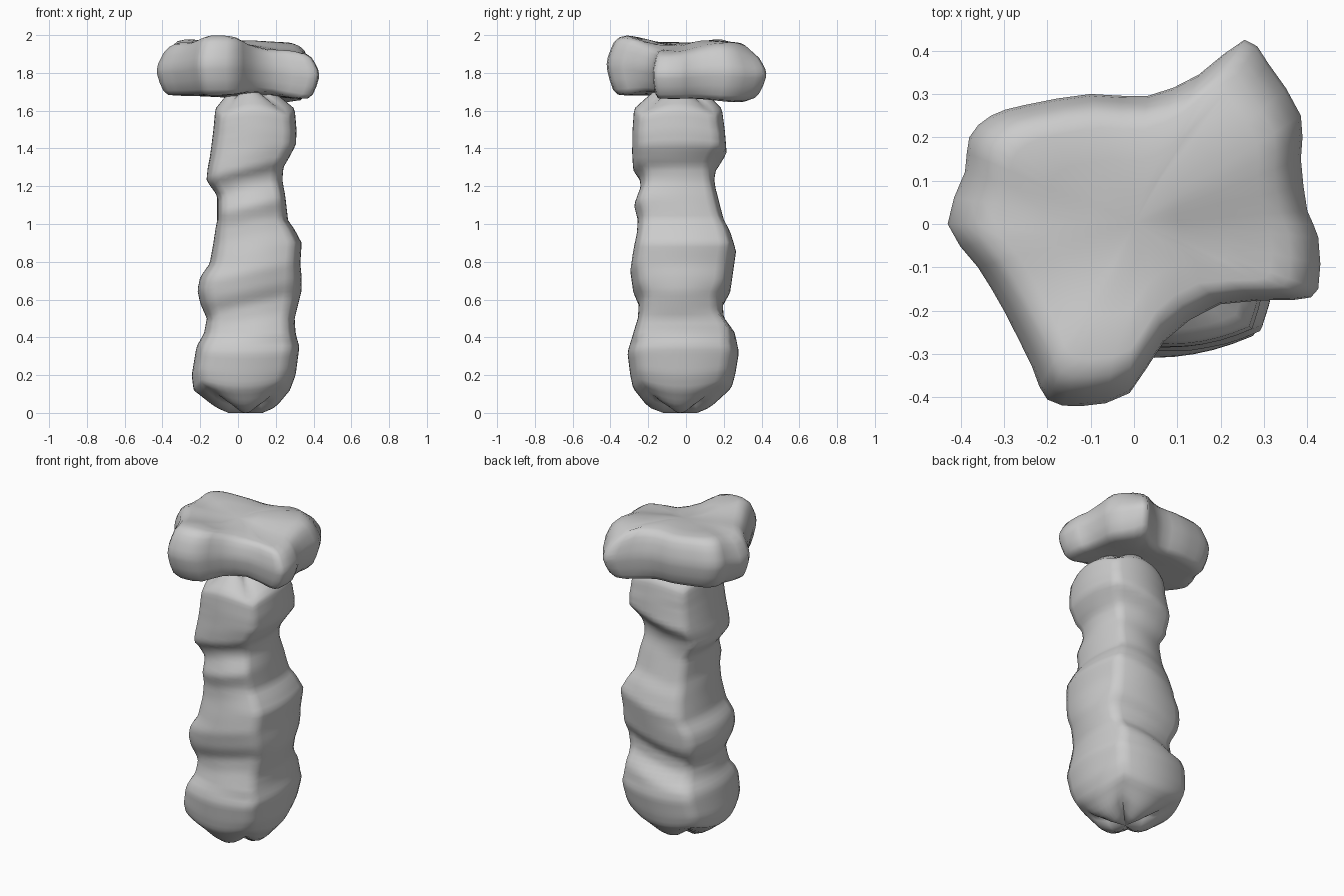
import bpy, math
from mathutils import Vector

if "Cube" in bpy.data.objects:
    bpy.data.objects.remove(bpy.data.objects["Cube"])


def loft(name, rings):
    """Skin a stack of equal-length rings and close both ends."""
    n = len(rings[0])
    verts = [v for r in rings for v in r]
    faces = []
    for k in range(len(rings) - 1):
        for i in range(n):
            j = (i + 1) % n
            faces.append((k*n + i, k*n + j, (k+1)*n + j, (k+1)*n + i))
    for k, flip in ((0, True), (len(rings) - 1, False)):
        c = len(verts)
        verts.append(sum((Vector(v) for v in rings[k]), Vector()) / n)
        if flip:
            verts[c].z = min(v[2] for v in rings[k])
        for i in range(n):
            a, b = k*n + i, k*n + (i + 1) % n
            faces.append((b, a, c) if flip else (a, b, c))
    me = bpy.data.meshes.new(name)
    me.from_pydata([tuple(v) for v in verts], [], faces)
    ob = bpy.data.objects.new(name, me)
    bpy.context.collection.objects.link(ob)
    bpy.context.view_layer.objects.active = ob
    ob.select_set(True)
    bpy.ops.object.shade_smooth_by_angle(angle=math.radians(75))
    ob.select_set(False)
    return ob


def lookup(table, z):
    """Linear interpolation of (height, low, high) rows."""
    if z <= table[0][0]:
        return table[0][1:]
    for a, b in zip(table, table[1:]):
        if z <= b[0]:
            t = (z - a[0]) / (b[0] - a[0])
            return [p + (q - p)*t for p, q in zip(a[1:], b[1:])]
    return table[-1][1:]


# Stem: width and depth of the squarish column by height
XS = [(0, -.05, .13), (.03, -.12, .2), (.12, -.235, .275), (.2, -.245, .305),
      (.35, -.22, .325), (.42, -.18, .305), (.5, -.165, .30), (.58, -.2, .32),
      (.65, -.215, .337), (.72, -.2, .337), (.79, -.15, .33), (.9, -.13, .337),
      (.97, -.12, .30), (1.02, -.11, .265), (1.15, -.11, .25), (1.23, -.167, .235),
      (1.3, -.16, .24), (1.35, -.15, .27), (1.42, -.14, .307), (1.5, -.13, .31),
      (1.61, -.12, .30), (1.66, -.08, .24), (1.71, -.04, .17)]
YS = [(0, -.12, .06), (.03, -.2, .13), (.13, -.28, .24), (.2, -.295, .26),
      (.32, -.31, .28), (.42, -.28, .26), (.5, -.255, .2), (.58, -.25, .195),
      (.65, -.28, .235), (.75, -.295, .25), (.85, -.28, .265), (.95, -.26, .235),
      (1.02, -.255, .2), (1.1, -.275, .18), (1.2, -.24, .155), (1.25, -.245, .15),
      (1.3, -.28, .16), (1.38, -.285, .215), (1.5, -.283, .205), (1.61, -.275, .19),
      (1.66, -.22, .14), (1.71, -.16, .08)]

unit = []
for s in range(4):
    for i in range(10):
        t = -1 + i / 5
        p, q = 1 - .17*abs(t)**2, .83*t
        c, d = round(math.cos(s*math.pi/2)), round(math.sin(s*math.pi/2))
        unit.append((p*c - q*d, p*d + q*c, t*t))

rings = []
for k in range(73):
    z = 1.71 * k / 72
    x0, x1 = lookup(XS, z)
    ring = []
    for u, v, corner in unit:
        x = (x0 + x1)/2 + u*(x1 - x0)/2
        # ledges on the front and back slope up to the right
        tilt = .22*(x - .08) if .4 < z < 1.5 else 0
        y0, y1 = lookup(YS, z - tilt)
        # the corners lift at the foot and droop at the shoulder
        lift = .06*corner*max(0, 1 - z/.35) - .05*corner*max(0, 1 - (1.71 - z)/.35)
        ring.append((x, (y0 + y1)/2 + v*(y1 - y0)/2, z + lift))
    rings.append(ring)
loft("stone_stem", rings)

# Cap: uneven slab with four blunt corners
outline = [(-.43, 0), (-.36, -.1), (-.3, -.2), (-.235, -.33), (-.2, -.405), (-.12, -.42),
           (-.01, -.39), (.07, -.27), (.2, -.185), (.37, -.175), (.425, -.15), (.425, -.03),
           (.4, .03), (.385, .15), (.385, .25), (.31, .37), (.255, .425), (.15, .345),
           (.03, .295), (-.1, .3), (-.25, .275), (-.33, .25), (-.38, .2), (-.39, .12)]
TOP = [(-.1, -.32, 2.0), (-.3, .18, 1.98), (.2, .24, 1.97), (.25, .39, 1.9),
       (.37, -.1, 1.905), (.08, .12, 1.975), (0, -.08, 1.95), (.2, -.1, 1.92),
       (-.31, -.04, 1.965), (-.41, .02, 1.93)]
BOTTOM = [(-.12, -.36, 1.68), (-.35, .1, 1.68), (.25, .3, 1.64), (.4, -.1, 1.66),
          (0, 0, 1.67), (.12, -.22, 1.7), (.26, .4, 1.68)]


def height(points, x, y):
    w = [1 / ((x - a)**2 + (y - b)**2 + .004)**1.5 for a, b, _ in points]
    return sum(wi*p[2] for wi, p in zip(w, points)) / sum(w)


curve = []
n = len(outline)
for i in range(n):
    a, b, c, d = (Vector(outline[(i + o) % n]) for o in (-1, 0, 1, 2))
    for t in (0, .5):
        curve.append(.5*(2*b + (c - a)*t + (2*a - 5*b + 4*c - d)*t*t
                         + (3*b - a - 3*c + d)*t**3))

rings = []
for s, f in [(.25, 0), (.5, 0), (.75, 0), (.86, .015), (.92, .1), (.965, .27), (.995, .44),
             (1, .53), (.985, .65), (.95, .77), (.91, .89), (.84, .97), (.74, 1), (.5, 1),
             (.25, 1)]:
    ring = []
    for p in curve:
        x, y = p*s
        lo, hi = height(BOTTOM, x, y), height(TOP, x, y)
        ring.append((x, y, lo + (hi - lo)*f))
    rings.append(ring)
loft("stone_cap", rings)
